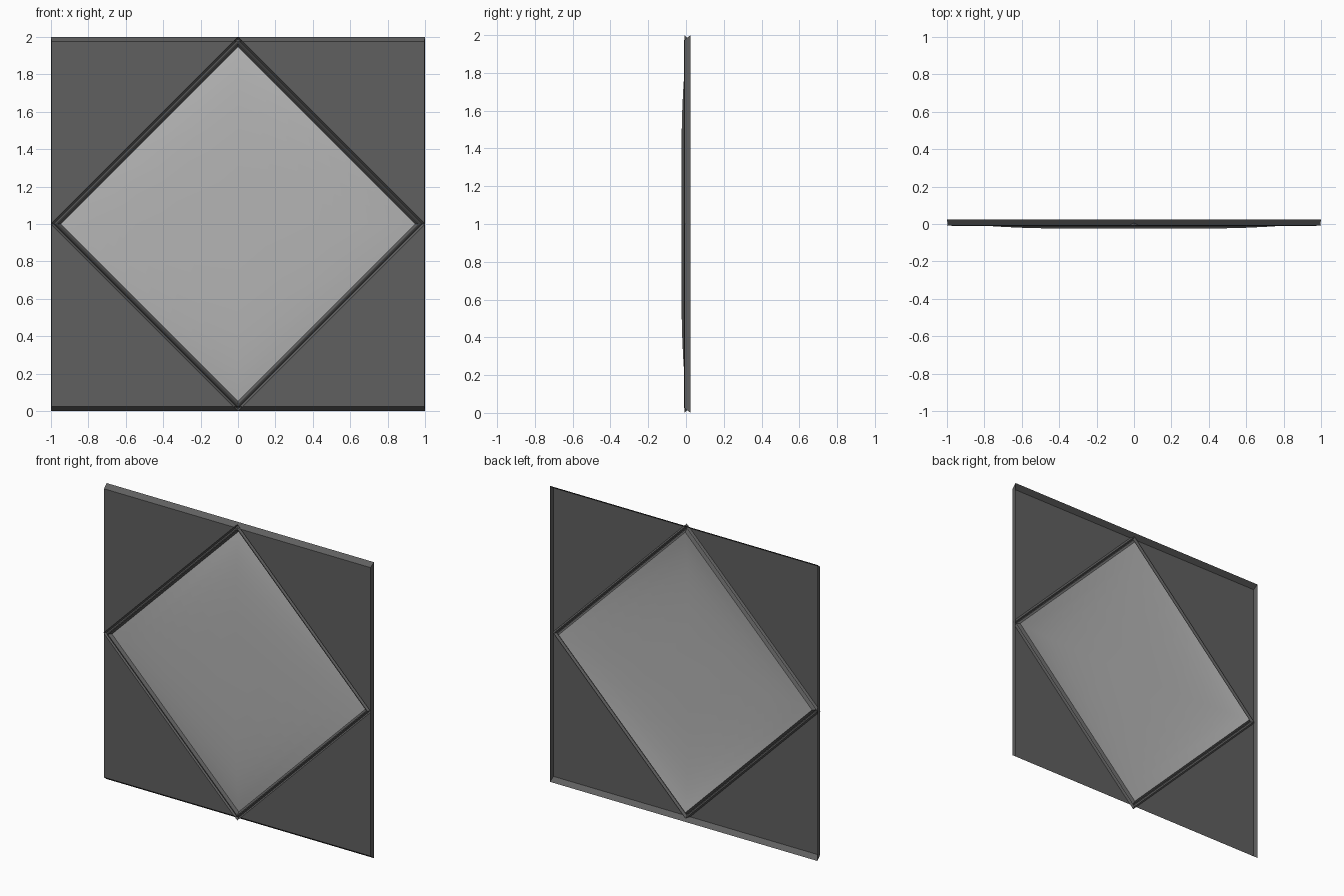
import bpy, bmesh

if "Cube" in bpy.data.objects:
    bpy.data.objects.remove(bpy.data.objects["Cube"])

FRONT, BACK = -0.008, 0.025   # depth of the panel face and of its open rear edge


def material(name, v):
    m = bpy.data.materials.new(name)
    m.diffuse_color = (v, v, v, 1)
    m.use_nodes = True
    m.node_tree.nodes["Principled BSDF"].inputs["Base Color"].default_value = m.diffuse_color
    return m


dark = material("dark grey metal", 0.115)
light = material("light grey glass", 0.46)


def make(name, verts, faces, mat, smooth=False):
    """Single-sided sheet with every face turned towards the front."""
    me = bpy.data.meshes.new(name)
    me.from_pydata(verts, [], faces)
    bm = bmesh.new()
    bm.from_mesh(me)
    for f in bm.faces:
        f.normal_update()
        c = f.calc_center_median()
        outward = f.normal.x * c.x + f.normal.z * (c.z - 1)
        if f.normal.y > 0.001 or (abs(f.normal.y) <= 0.001 and outward < 0):
            f.normal_flip()
    for f in bm.faces:
        f.smooth = smooth
    bm.to_mesh(me)
    bm.free()
    me.materials.append(mat)
    ob = bpy.data.objects.new(name, me)
    bpy.context.collection.objects.link(ob)
    return ob


def diamond_loops(name, profile, mat, cap=False, smooth=False):
    """Concentric diamonds; profile holds (half diagonal, depth) pairs."""
    verts, faces = [], []
    for r, y in profile:
        verts += [(r, y, 1), (0, y, 1 + r), (-r, y, 1), (0, y, 1 - r)]
    for i in range(len(profile) - 1):
        for k in range(4):
            a, b = 4 * i + k, 4 * i + (k + 1) % 4
            faces.append((a, b, b + 4, a + 4))
    if cap:
        n = len(verts)
        faces.append((n - 4, n - 3, n - 2, n - 1))
    return make(name, verts, faces, mat, smooth)


# Four corner plates, each with a sloped top or bottom edge and a side return
X, Z = 0.996, 0.975
for sx, side in ((1, "right"), (-1, "left")):
    for sz, level in ((1, "upper"), (-1, "lower")):
        pts = [(1 - Z, FRONT, Z), (X, FRONT, Z), (X, FRONT, 1 - X),
               (0, BACK, 1), (1, BACK, 1), (1, BACK, 0), (X, FRONT, 0),
               (0, FRONT, Z)]
        verts = [(sx * x, y, 1 + sz * z) for x, y, z in pts]
        faces = [(0, 1, 2), (7, 0, 1, 4, 3), (1, 2, 6, 5, 4)]
        make(f"{level}_{side}_corner_plate", verts, faces, dark)

# Grooved frame around the pane
diamond_loops("diamond_frame",
              [(1.0, FRONT), (0.986, 0.006), (0.974, -0.010),
               (0.966, -0.010), (0.948, 0.008)], dark)

# Gently domed pane
diamond_loops("domed_pane",
              [(0.948, 0.008), (0.90, 0.001), (0.80, -0.009), (0.70, -0.0155),
               (0.60, -0.020), (0.45, -0.024), (0.20, -0.025)],
              light, cap=True, smooth=True)
